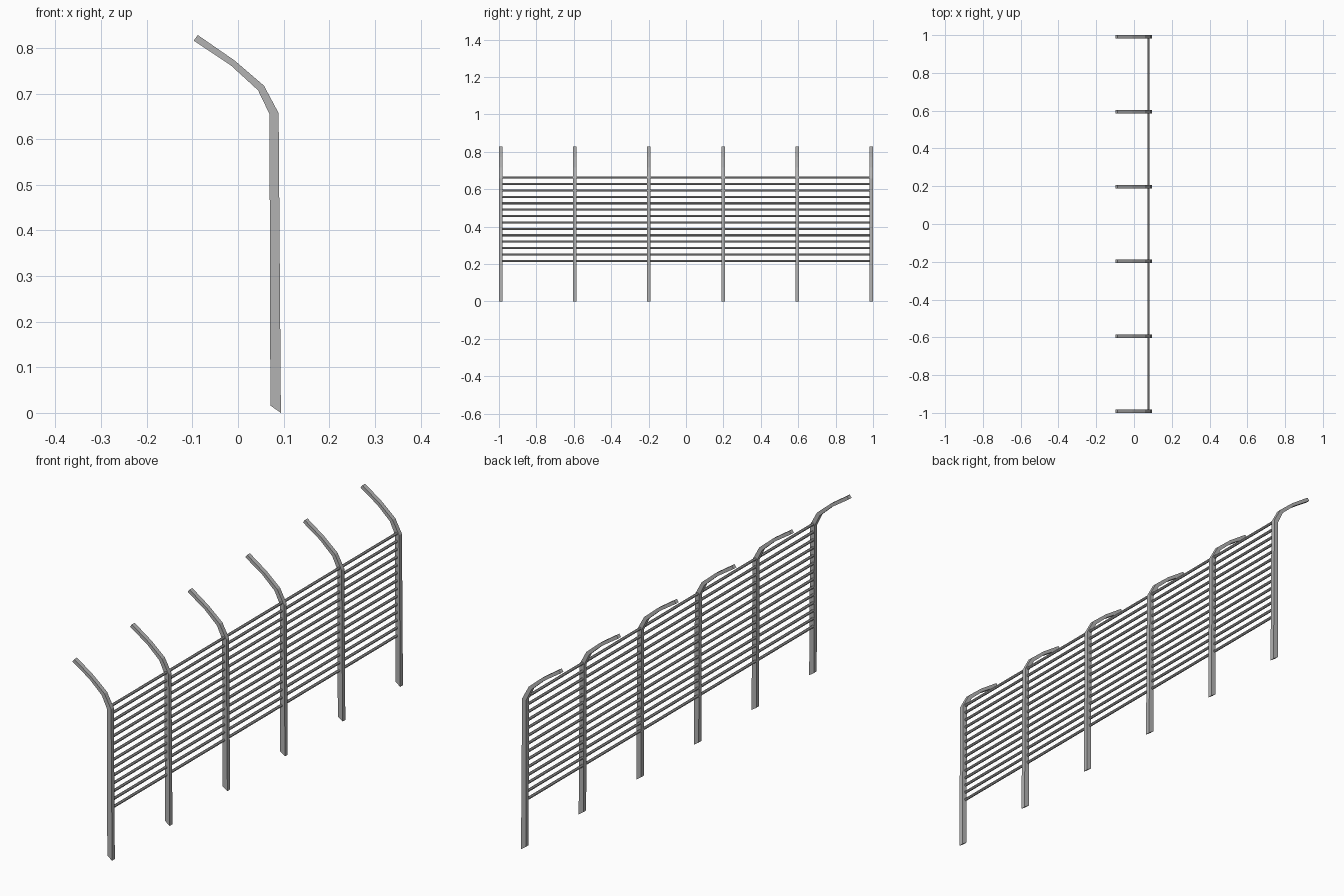
import bpy
import bmesh
from math import pi
from mathutils import Matrix

cube = bpy.data.objects.get("Cube")
if cube:
    bpy.data.objects.remove(cube, do_unlink=True)

# One plain steel colour
steel = bpy.data.materials.new("grey_steel")
steel.use_nodes = True
colour = (0.45, 0.45, 0.45, 1)
steel.diffuse_color = colour
steel.node_tree.nodes["Principled BSDF"].inputs["Base Color"].default_value = colour

POST_COUNT, POST_DEPTH = 6, 0.019
RAIL_COUNT, RAIL_LOW, RAIL_HIGH = 14, 0.217, 0.662
RAIL_X, RAIL_RADIUS = 0.076, 0.0062
END_Y = 1 - POST_DEPTH / 2


def add_object(name, bm, location):
    bmesh.ops.recalc_face_normals(bm, faces=bm.faces)
    mesh = bpy.data.meshes.new(name)
    bm.to_mesh(mesh)
    bm.free()
    mesh.materials.append(steel)
    obj = bpy.data.objects.new(name, mesh)
    obj.location = location
    bpy.context.collection.objects.link(obj)
    return obj


# Post side profile: inner edge upward, outer edge back down
inner = [(0.071, 0.016), (0.069, 0.655), (0.044, 0.707), (-0.015, 0.761), (-0.097, 0.816)]
outer = [(0.094, 0.0), (0.089, 0.657), (0.057, 0.717), (-0.007, 0.772), (-0.088, 0.828)]


def add_post(name, y):
    bm = bmesh.new()
    outline = inner + outer[::-1]
    face = bm.faces.new([bm.verts.new((x, -POST_DEPTH / 2, z)) for x, z in outline])
    side = bmesh.ops.extrude_face_region(bm, geom=[face])
    moved = [v for v in side["geom"] if isinstance(v, bmesh.types.BMVert)]
    bmesh.ops.translate(bm, verts=moved, vec=(0, POST_DEPTH, 0))
    add_object(name, bm, (0, y, 0))


def add_rail(name, z):
    bm = bmesh.new()
    bmesh.ops.create_cone(bm, cap_ends=True, segments=8, radius1=RAIL_RADIUS,
                          radius2=RAIL_RADIUS, depth=2 * END_Y,
                          matrix=Matrix.Rotation(pi / 2, 4, "X") @ Matrix.Rotation(pi / 8, 4, "Z"))
    add_object(name, bm, (RAIL_X, 0, z))


# Evenly spaced bent posts
for i in range(POST_COUNT):
    add_post(f"bent_post_{i + 1}", -END_Y + 2 * END_Y * i / (POST_COUNT - 1))

# Horizontal rails running the whole length
for i in range(RAIL_COUNT):
    add_rail(f"rail_{i + 1}", RAIL_LOW + (RAIL_HIGH - RAIL_LOW) * i / (RAIL_COUNT - 1))
